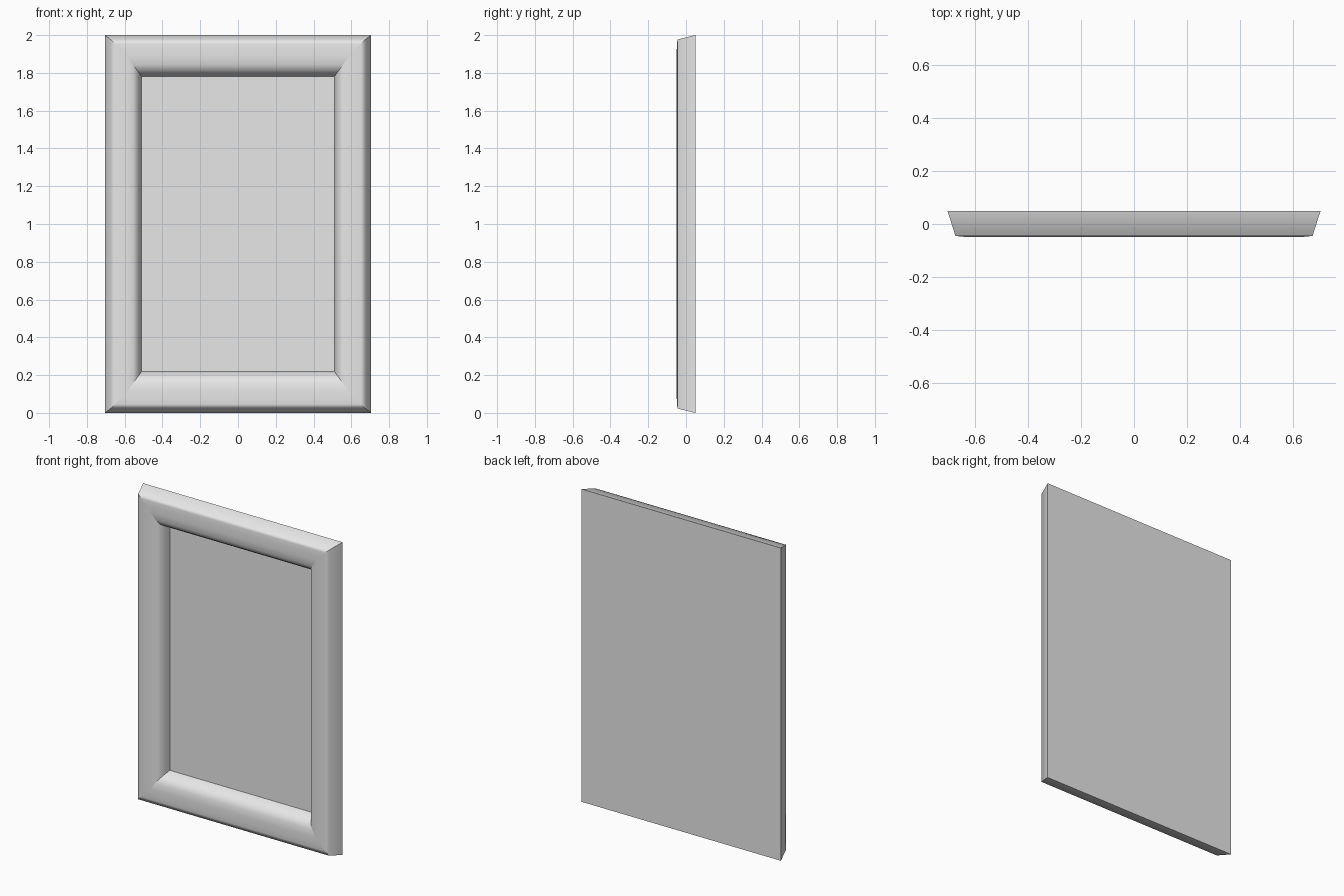
import bpy
import bmesh
import math

cube = bpy.data.objects.get("Cube")
if cube:
    bpy.data.objects.remove(cube, do_unlink=True)

HALF_W, HALF_H, BACK = 0.705, 1.0, 0.049

grey = bpy.data.materials.new("light grey")
grey.use_nodes = True
colour = (0.8, 0.8, 0.8, 1)
grey.diffuse_color = colour
grey.node_tree.nodes["Principled BSDF"].inputs["Base Color"].default_value = colour

# Moulding profile: inset on the uprights, inset on the rails, height off the back
PROFILE = [
    (0.0, 0.0, 0.0), (0.03, 0.023, 0.094), (0.055, 0.046, 0.097),
    (0.085, 0.075, 0.098), (0.12, 0.115, 0.098), (0.15, 0.158, 0.093),
    (0.172, 0.188, 0.075), (0.187, 0.208, 0.045), (0.195, 0.22, 0.01),
]


def ring(bm, inset_x, inset_z, height):
    """Rectangle of four corners around the frame."""
    w, h = HALF_W - inset_x, HALF_H - inset_z
    return [bm.verts.new((sx * w, BACK - height, HALF_H + sz * h))
            for sx, sz in ((-1, -1), (1, -1), (1, 1), (-1, 1))]


def add_object(name, bm):
    bmesh.ops.recalc_face_normals(bm, faces=bm.faces)
    mesh = bpy.data.meshes.new(name)
    bm.to_mesh(mesh)
    bm.free()
    mesh.materials.append(grey)
    obj = bpy.data.objects.new(name, mesh)
    bpy.context.collection.objects.link(obj)
    return obj


# Mitred frame with backing board and recessed panel, one closed shell
bm = bmesh.new()
rings = [ring(bm, *point) for point in PROFILE]
for outer, inner in zip(rings, rings[1:]):
    for i in range(4):
        j = (i + 1) % 4
        bm.faces.new((outer[i], outer[j], inner[j], inner[i]))
bm.faces.new(rings[-1])
bm.faces.new(rings[0][::-1])

# Sharp mitres, back rim and panel rim; smooth along the moulding
caps = set(rings[0]) | set(rings[-1])
for face in bm.faces:
    face.smooth = True
for edge in bm.edges:
    a, b = edge.verts
    mitre = abs(a.co.x - b.co.x) < 0.1 and abs(a.co.z - b.co.z) < 0.1
    if mitre or (a in caps and b in caps):
        edge.smooth = False
add_object("picture_frame", bm)

# Thin inset panel seated inside the moulding
bm = bmesh.new()
front = ring(bm, 0.196, 0.221, 0.0105)
back = ring(bm, 0.196, 0.221, 0.005)
bm.faces.new(front)
bm.faces.new(back[::-1])
for i in range(4):
    j = (i + 1) % 4
    bm.faces.new((front[i], back[i], back[j], front[j]))
add_object("centre_panel", bm)
